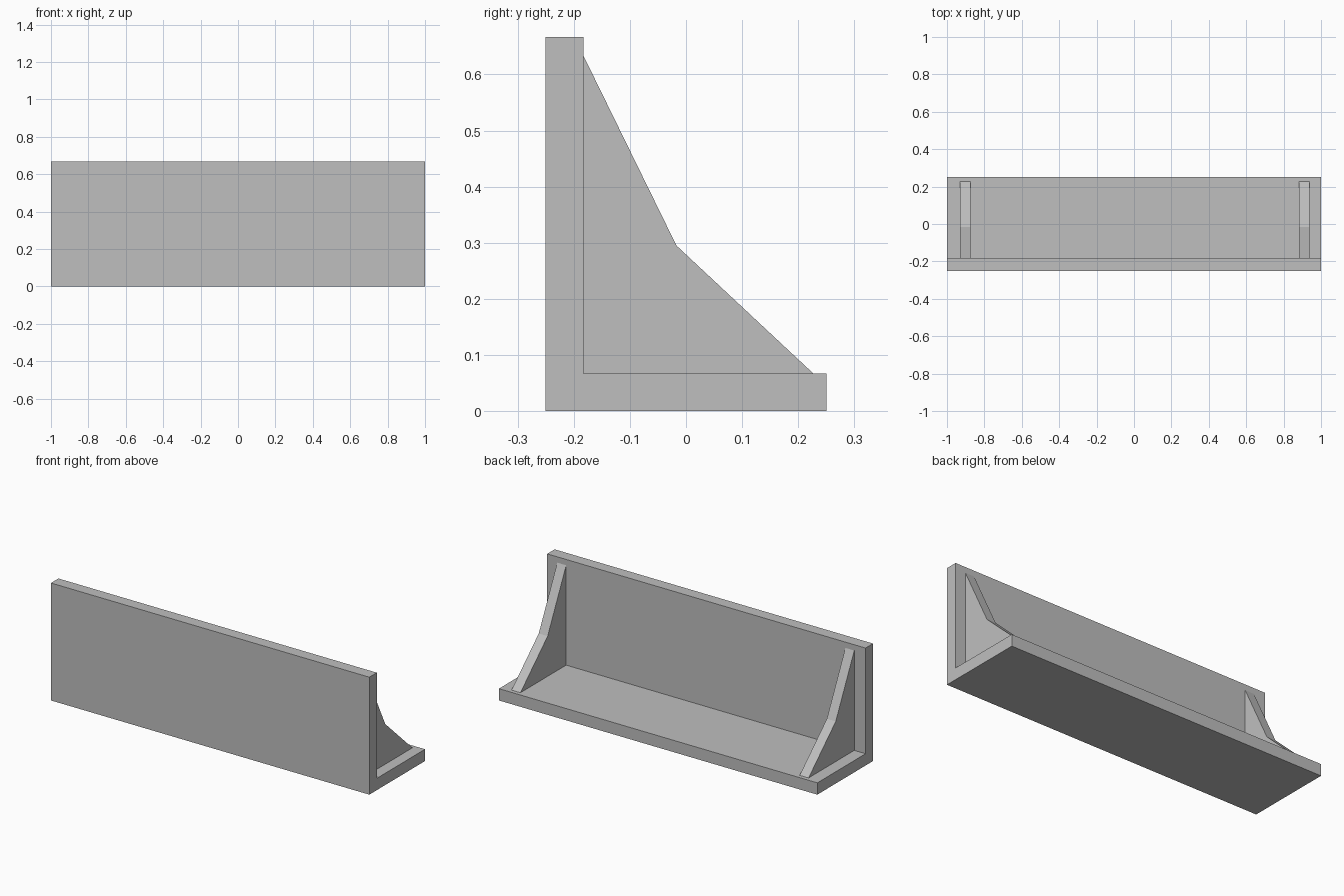
import bpy
import bmesh
from mathutils import Vector

cube = bpy.data.objects.get("Cube")
if cube:
    bpy.data.objects.remove(cube, do_unlink=True)

# Single plain grey
GREY = (0.52, 0.52, 0.52, 1.0)
grey = bpy.data.materials.new("plain_grey")
grey.use_nodes = True
grey.diffuse_color = GREY
grey.node_tree.nodes["Principled BSDF"].inputs["Base Color"].default_value = GREY


def extrude_profile(name, profile, x0, x1):
    """Extrude a (y, z) outline along x from x0 to x1."""
    bm = bmesh.new()
    face = bm.faces.new([bm.verts.new((x0, y, z)) for y, z in profile])
    result = bmesh.ops.extrude_face_region(bm, geom=[face])
    moved = [g for g in result["geom"] if isinstance(g, bmesh.types.BMVert)]
    bmesh.ops.translate(bm, verts=moved, vec=Vector((x1 - x0, 0, 0)))
    bmesh.ops.recalc_face_normals(bm, faces=bm.faces)
    mesh = bpy.data.meshes.new(name)
    bm.to_mesh(mesh)
    bm.free()
    mesh.materials.append(grey)
    obj = bpy.data.objects.new(name, mesh)
    bpy.context.collection.objects.link(obj)
    return obj


FRONT, BACK, TOP, THICK = -0.25, 0.25, 0.667, 0.067
INNER = FRONT + THICK

# L-shaped body: upright panel and base plate
extrude_profile("angle_panel", [
    (FRONT, 0), (BACK, 0), (BACK, THICK),
    (INNER, THICK), (INNER, TOP), (FRONT, TOP)], -1, 1)

# Two kinked gussets bracing the panel against the base
gusset = [(INNER, THICK), (0.227, THICK), (-0.017, 0.295), (INNER, 0.634)]
for name, x0 in (("right_gusset", -0.929), ("left_gusset", 0.881)):
    extrude_profile(name, gusset, x0, x0 + 0.056)
